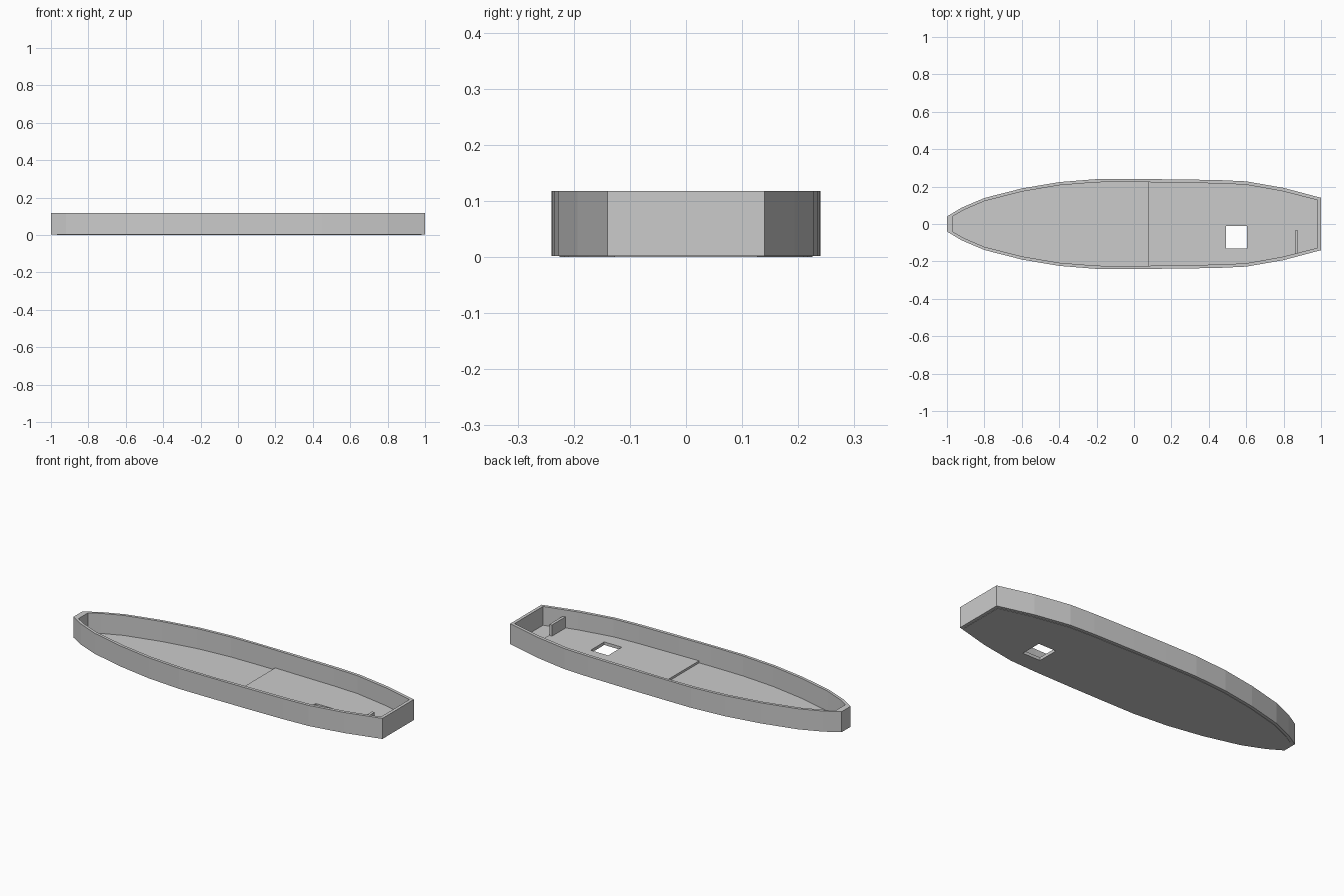
import bpy, bmesh

if "Cube" in bpy.data.objects:
    bpy.data.objects.remove(bpy.data.objects["Cube"])

# Half-breadths of the hull (x, y) from bow to stern
OUTER = [(-1, .04), (-.92, .088), (-.8, .139), (-.6, .19), (-.4, .224), (-.2, .24), (0, .24),
         (.2, .239), (.45, .235), (.6, .228), (.8, .193), (1, .14)]
INNER = [(-.967, .042), (-.91, .075), (-.8, .122), (-.6, .173), (-.4, .207), (-.2, .223), (0, .225),
         (.2, .221), (.45, .217), (.6, .21), (.8, .174), (.982, .127)]


def mirrored(side):
    return side + [(x, -y) for x, y in reversed(side)]


def half_width(x):
    for (xa, ya), (xb, yb) in zip(INNER, INNER[1:]):
        if xa <= x <= xb:
            return ya + (yb - ya) * (x - xa) / (xb - xa)


def finish(name, bm):
    bmesh.ops.recalc_face_normals(bm, faces=bm.faces)
    mesh = bpy.data.meshes.new(name)
    bm.to_mesh(mesh)
    bm.free()
    obj = bpy.data.objects.new(name, mesh)
    bpy.context.collection.objects.link(obj)
    return obj


def prism(name, outline, z0, z1):
    bm = bmesh.new()
    low = [bm.verts.new((x, y, z0)) for x, y in outline]
    face = bm.faces.new(low)
    top = bmesh.ops.extrude_face_region(bm, geom=[face])["geom"]
    moved = [v for v in top if isinstance(v, bmesh.types.BMVert)]
    bmesh.ops.translate(bm, verts=moved, vec=(0, 0, z1 - z0))
    return finish(name, bm)


def box(name, x0, x1, y0, y1, z0, z1):
    return prism(name, [(x0, y0), (x1, y0), (x1, y1), (x0, y1)], z0, z1)


def floor_section(name, x0, x1, z_top):
    side = [(x0, half_width(x0))]
    side += [p for p in INNER if x0 < p[0] < x1] + [(x1, half_width(x1))]
    return prism(name, mirrored(side), 0, z_top)


# Hull wall: closed ring with outer face, rim, inner face and underside
bm = bmesh.new()
loops = [[bm.verts.new((x, y, z)) for x, y in mirrored(side)]
         for side, z in ((OUTER, .002), (OUTER, .118), (INNER, .118), (INNER, .002))]
n = len(loops[0])
for k in range(4):
    a, b = loops[k], loops[(k + 1) % 4]
    for i in range(n):
        j = (i + 1) % n
        bm.faces.new((a[i], a[j], b[j], b[i]))
finish("hull_wall", bm)

# Floor in three stepped levels
floor_section("bow_floor", -.967, .075, .005)
main_floor = floor_section("main_floor", .075, .88, .017)
floor_section("stern_floor", .88, .982, .012)

# Hatch opening through the main floor
cutter = box("hatch_cutter", .493, .603, -.132, -.01, -.1, .1)
cutter.hide_render = True
cutter.hide_viewport = True
cut = main_floor.modifiers.new("hatch", "BOOLEAN")
cut.operation = "DIFFERENCE"
cut.solver = "EXACT"
cut.object = cutter

# Short partition standing near the stern
box("stern_partition", .862, .878, -.158, -.035, .01, .08)
